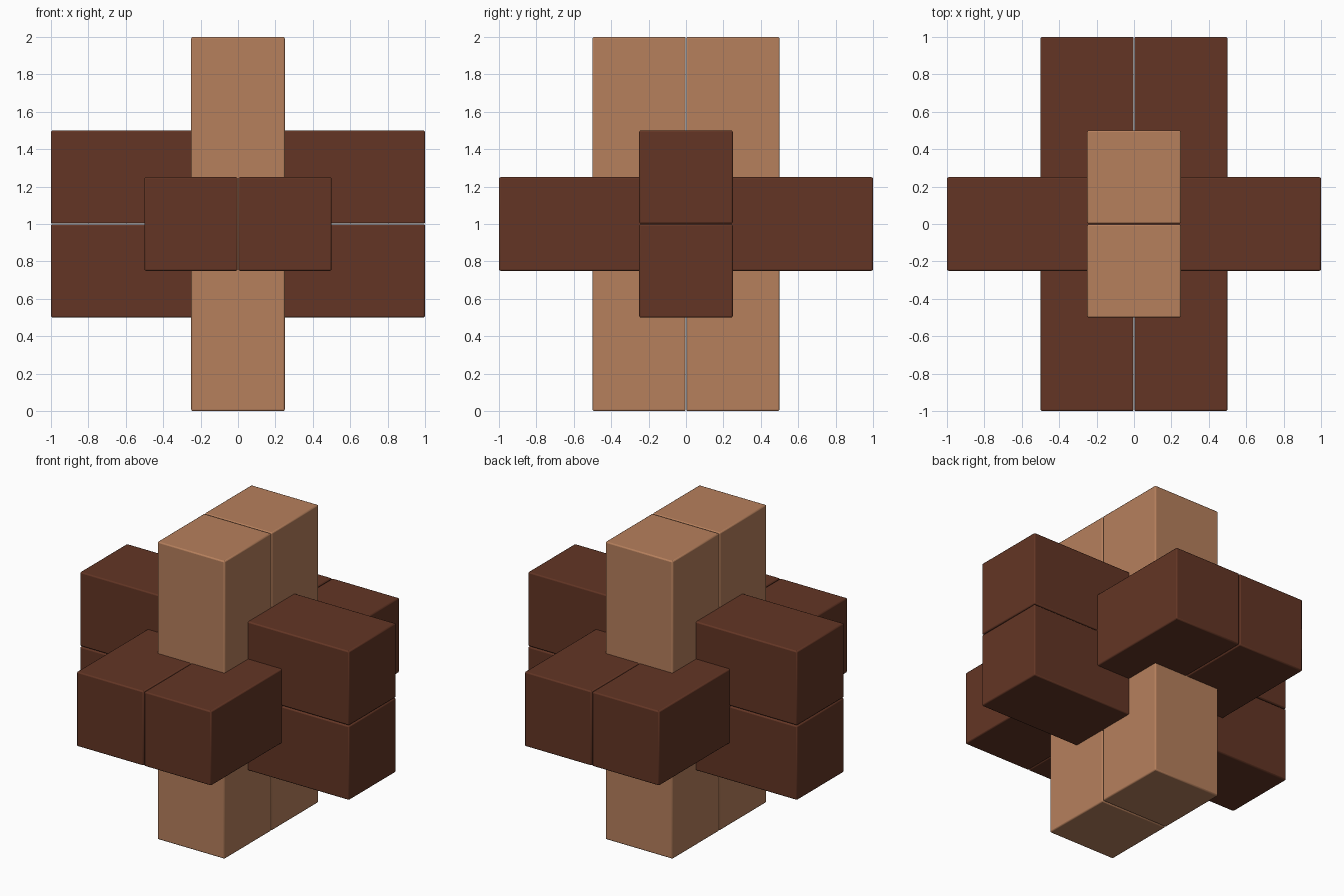
import bpy
from mathutils import Vector

if "Cube" in bpy.data.objects:
    bpy.data.objects.remove(bpy.data.objects["Cube"])

BAR = 0.5        # square section of every bar
LENGTH = 2.0
GAP = 0.004      # hairline joint between paired bars


def material(name, rgb):
    m = bpy.data.materials.new(name)
    m.diffuse_color = (*rgb, 1)
    m.use_nodes = True
    m.node_tree.nodes["Principled BSDF"].inputs["Base Color"].default_value = m.diffuse_color
    return m


light_wood = material("light wood", (0.47, 0.215, 0.108))
dark_wood = material("dark wood", (0.125, 0.036, 0.018))


def bar(name, along, across, side, mat):
    """Bar running on axis `along`, set to one side of centre on axis `across`."""
    size = Vector((BAR, BAR, BAR))
    size[along] = LENGTH
    size[across] = BAR - GAP / 2
    pos = Vector((0, 0, LENGTH / 2))
    pos[across] += side * (BAR / 2 + GAP / 4)
    bpy.ops.mesh.primitive_cube_add(size=1, location=pos)
    ob = bpy.context.object
    ob.name = name
    ob.scale = size
    bpy.ops.object.transform_apply(location=False, rotation=False, scale=True)
    ob.data.materials.append(mat)
    # softly eased edges
    bev = ob.modifiers.new("eased edges", 'BEVEL')
    bev.width = 0.008
    bev.segments = 2
    bpy.ops.object.shade_smooth_by_angle()
    bpy.ops.object.modifier_move_to_index(modifier=bev.name, index=0)


# Three crossing pairs of bars, each pair stacked along a different axis
for side, tag in ((-1, "a"), (1, "b")):
    bar("upright_bar_" + tag, 2, 1, side, light_wood)
    bar("sideways_bar_" + tag, 0, 2, side, dark_wood)
    bar("front_to_back_bar_" + tag, 1, 0, side, dark_wood)
